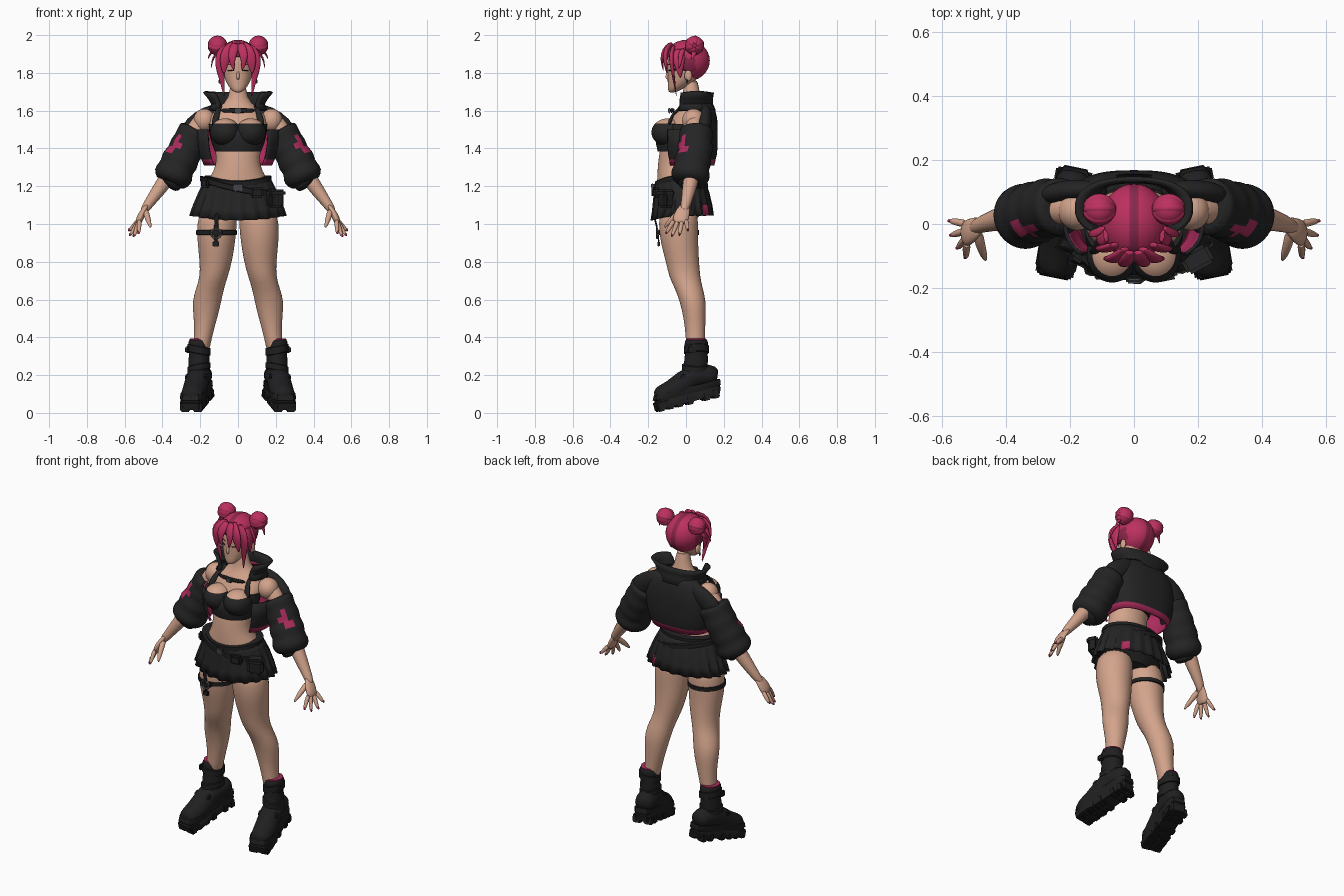
import bpy, bmesh, math
from mathutils import Vector, Matrix

cube = bpy.data.objects.get("Cube")
if cube:
    bpy.data.objects.remove(cube, do_unlink=True)

def material(name, *rgb):
    mat = bpy.data.materials.new(name)
    mat.use_nodes = True
    mat.diffuse_color = (*rgb, 1)
    mat.node_tree.nodes["Principled BSDF"].inputs["Base Color"].default_value = (*rgb, 1)
    return mat

SKIN = material("skin", .65, .37, .26)
HAIR = material("hair pink", .5, .03, .115)
DARK_HAIR = material("dark hair pink", .27, .02, .07)
CLOTH = material("black cloth", .018, .018, .019)
LEATHER = material("black leather", .014, .014, .015)
PINK = material("pink lining", .42, .025, .11)
METAL = material("dark metal", .07, .07, .075)
LIPS = material("lips", .5, .2, .16)

def finish(name, bm, mats, sub=0, rule=None, thick=0, inner=0, recalc=True):
    """Turn a bmesh into a shaded object, colouring faces by an optional rule."""
    if recalc:
        bmesh.ops.recalc_face_normals(bm, faces=bm.faces)
    for face in bm.faces:
        face.material_index = int(rule(face.calc_center_median())) if rule else 0
    mesh = bpy.data.meshes.new(name)
    bm.to_mesh(mesh)
    bm.free()
    obj = bpy.data.objects.new(name, mesh)
    bpy.context.collection.objects.link(obj)
    for mat in mats:
        mesh.materials.append(mat)
    bpy.ops.object.select_all(action='DESELECT')
    obj.select_set(True)
    bpy.context.view_layer.objects.active = obj
    bpy.ops.object.shade_smooth_by_angle(angle=math.radians(75 if sub else 40))
    if thick:
        shell = obj.modifiers.new("thickness", 'SOLIDIFY')
        shell.thickness, shell.offset, shell.material_offset = thick, -1, inner
    if sub:
        smooth = obj.modifiers.new("smooth", 'SUBSURF')
        smooth.levels = smooth.render_levels = sub
    return obj

def skin_rows(bm, rows, closed, caps):
    rows = [[bm.verts.new(p) for p in row] for row in rows]
    count = len(rows[0])
    for low, high in zip(rows, rows[1:]):
        for i in range(count if closed else count - 1):
            j = (i + 1) % count
            bm.faces.new((low[i], low[j], high[j], high[i]))
    if caps:
        bm.faces.new(rows[0])
        bm.faces.new(rows[-1])

def loft(name, rings, *mats, n=24, arc=None, power=1, pleats=None, caps=True, tilt=0, dip=0, skip=None, **kw):
    """Stack horizontal ellipses (x, y, z, rx, ry); arc leaves the front open, dip lowers it."""
    start, end = arc or (0, 360)
    rows = []
    for k, (x, y, z, rx, ry) in enumerate(rings):
        row = []
        for i in range(n + 1 if arc else n):
            a = math.radians(start + (end - start) * i / n)
            fold = 1 + (pleats[k] * (1 if i % 4 < 2 else -1) if pleats else 0)
            c, s = [math.copysign(abs(v) ** power, v) * fold for v in (math.cos(a), math.sin(a))]
            row.append((x + rx * c, y + ry * s, z + tilt * rx * c - dip * max(0, -s) ** 2))
        rows.append(row)
    bm = bmesh.new()
    solid = caps and not arc
    skin_rows(bm, rows, not arc, solid)
    if skip:
        bmesh.ops.delete(bm, geom=[f for f in bm.faces if skip(f.calc_center_median())], context='FACES')
    return finish(name, bm, mats, recalc=solid, **kw)

def tube(name, path, *mats, side=1, n=10, flat=1, ref=(0, 1, 0), sub=1, **kw):
    """Sweep a round or flattened section along (x, y, z, radius) points."""
    pts = [Vector((p[0] * side, p[1], p[2])) for p in path]
    rows = []
    for i, p in enumerate(pts):
        t = (pts[min(i + 1, len(pts) - 1)] - pts[max(i - 1, 0)]).normalized()
        u = t.cross(Vector(ref)).normalized()
        v = u.cross(t) * flat
        turn = [math.tau * k / n for k in range(n)]
        rows.append([p + path[i][3] * (u * math.cos(a) + v * math.sin(a)) for a in turn])
    bm = bmesh.new()
    skin_rows(bm, rows, True, True)
    return finish(name, bm, mats, sub=sub, **kw)

def ball(name, loc, size, *mats, turn=0, cut=None, split=None, **kw):
    bm = bmesh.new()
    bmesh.ops.create_uvsphere(bm, u_segments=32, v_segments=24, radius=1)
    bm.transform(Matrix.Translation(loc) @ Matrix.Diagonal((*size, 1)) @ Matrix.Rotation(turn, 4, 'Y'))
    if split:
        parts = bm.verts[:] + bm.edges[:] + bm.faces[:]
        bmesh.ops.bisect_plane(bm, geom=parts, plane_co=(0, 0, split), plane_no=(0, 0, 1))
    if cut:
        bmesh.ops.delete(bm, geom=[f for f in bm.faces if cut(f.calc_center_median())], context='FACES')
    return finish(name, bm, mats, **kw)

def box(name, loc, size, mat, turn=0, axis='X', bevel=.006):
    bm = bmesh.new()
    bmesh.ops.create_cube(bm, size=1)
    bm.transform(Matrix.Translation(loc) @ Matrix.Rotation(turn, 4, axis) @ Matrix.Diagonal((*size, 1)))
    bmesh.ops.bevel(bm, geom=bm.edges[:], offset=bevel, segments=2, affect='EDGES')
    return finish(name, bm, [mat])

def band(name, x, y, z, rx, ry, half, mat, **kw):
    edge = [(-half, -.008), (-half * .8, 0), (half * .8, 0), (half, -.008)]
    return loft(name, [(x, y, z + h, rx + d, ry + d) for h, d in edge], mat, n=32, **kw)

# Body and head
loft("torso", [(0, -.03, 1.04, .15, .1), (0, -.03, 1.12, .18, .12), (0, -.035, 1.2, .172, .12), (0, -.045, 1.25, .15, .108),
               (0, -.06, 1.31, .112, .09), (0, -.05, 1.4, .12, .09), (0, -.01, 1.5, .15, .1), (0, .02, 1.57, .16, .1),
               (0, .03, 1.62, .1, .07), (0, .03, 1.66, .045, .043), (0, .025, 1.78, .04, .042)], SKIN, sub=1)
loft("head", [(0, -.075, 1.695, .014, .014), (0, -.06, 1.71, .037, .037), (0, -.035, 1.74, .058, .062),
              (0, -.015, 1.775, .074, .083), (0, 0, 1.82, .082, .098), (0, 0, 1.87, .083, .1),
              (0, .005, 1.92, .07, .085), (0, .005, 1.95, .04, .05)], SKIN, sub=1)
tube("nose", [(0, -.09, 1.82, .004), (0, -.098, 1.79, .008), (0, -.104, 1.775, .01), (0, -.09, 1.766, .006)], SKIN)
tube("mouth", [(-.018, -.088, 1.738, .002), (0, -.095, 1.739, .005), (.018, -.088, 1.738, .002)], LIPS)

# Hair cap with a darker parting and darker temples
ball("hair_cap", (0, .004, 1.865), (.106, .122, .11), HAIR, DARK_HAIR, turn=math.pi / 2, thick=.01,
     cut=lambda c: c.y < -.065 and c.z < 1.89 or c.y < 0 and c.z < 1.81 or c.z < 1.76,
     rule=lambda c: abs(c.x) < .018 or abs(c.x) > .08 and c.z < 1.88 and -.03 < c.y < .05)
FRONT_LOCKS = {
    "inner_bang": [(.01, -.08, 1.96, .02), (.025, -.12, 1.92, .028), (.035, -.13, 1.87, .02), (.022, -.12, 1.81, .003)],
    "outer_bang": [(.02, -.07, 1.96, .02), (.055, -.11, 1.92, .036), (.075, -.11, 1.86, .03), (.075, -.1, 1.79, .004)],
    "temple_lock": [(.05, -.06, 1.95, .02), (.09, -.08, 1.9, .034), (.1, -.075, 1.84, .026),
                    (.085, -.065, 1.77, .015), (.072, -.05, 1.67, .003)]}
SIDE_LOCKS = {
    "side_lock": [(.08, -.03, 1.93, .03), (.105, -.04, 1.88, .04), (.11, -.035, 1.83, .024), (.1, -.03, 1.77, .004)],
    "flyaway": [(.09, -.01, 1.93, .012), (.12, -.03, 1.9, .016), (.14, -.03, 1.86, .01), (.14, -.04, 1.82, .002)],
    "bun_tuft": [(.12, .05, 1.93, .02), (.15, .04, 1.9, .014), (.16, .03, 1.87, .002)]}
FINGERS = {"index": (-.06, .525, -.105, .95), "middle": (-.04, .55, -.075, .935),
           "ring": (-.02, .57, -.035, .94), "little": (0, .575, .01, .965)}

for s, tag in ((1, "left"), (-1, "right")):
    # Face features and hair on each side
    tube(tag + "_lashes", [(.015, -.093, 1.81, .002), (.035, -.09, 1.815, .004), (.058, -.074, 1.812, .002)], LEATHER, side=s)
    tube(tag + "_brow", [(.015, -.1, 1.84, .002), (.035, -.093, 1.845, .003), (.06, -.075, 1.842, .002)], DARK_HAIR, side=s)
    ball(tag + "_ear", (s * .09, .012, 1.785), (.012, .02, .03), SKIN)
    ball(tag + "_earring", (s * .098, .005, 1.755), (.005, .005, .012), METAL)
    for locks, ref in ((FRONT_LOCKS, (0, 1, 0)), (SIDE_LOCKS, (1, 0, 0))):
        for part, path in locks.items():
            tube(f"{tag}_{part}", path, HAIR, side=s, flat=.45, ref=ref)
    bun = Vector((.108, .045, 1.945))
    ball(tag + "_bun", (s * bun.x, bun.y, bun.z), (.05, .05, .05), HAIR)
    for k in range(3):
        lean = Matrix.Rotation(k * math.pi / 3 + .4, 3, 'X')
        ring = [bun + lean @ Vector((.042 * math.cos(a), .042 * math.sin(a), 0)) for a in [math.tau * i / 10 for i in range(11)]]
        tube(tag + "_bun_twist", [(*p, .016) for p in ring], HAIR, side=s, n=8, ref=lean @ Vector((0, 0, 1)))

    # Arm, hand and fingers
    ball(tag + "_shoulder", (s * .178, .04, 1.548), (.058, .06, .062), SKIN)
    tube(tag + "_arm", [(.17, .045, 1.57, .05), (.23, .045, 1.5, .052), (.33, .04, 1.34, .042), (.37, .03, 1.25, .045),
                        (.42, .015, 1.18, .039), (.475, 0, 1.105, .027), (.505, -.015, 1.06, .024)], SKIN, side=s)
    tube(tag + "_palm", [(.475, 0, 1.105, .024), (.5, -.015, 1.07, .04), (.522, -.03, 1.025, .046),
                         (.53, -.033, 1.0, .036)], SKIN, side=s, flat=.45, ref=(s, 0, .4))
    for part, (y, tx, ty, tz) in FINGERS.items():
        base, tip = Vector((.522, y, 1.025)), Vector((tx, ty, tz))
        path = [(*base.lerp(tip, f), r) for f, r in ((0, .014), (.5, .013), (.9, .01), (1, .004))]
        tube(f"{tag}_{part}_finger", path, SKIN, side=s, n=8)
        ball(f"{tag}_{part}_nail", (s * (tx + .002), ty, tz + .004), (.006, .005, .008), PINK)
    tube(tag + "_thumb", [(.49, -.02, 1.075, .02), (.48, -.065, 1.035, .017), (.468, -.1, 1.0, .012),
                          (.462, -.115, .98, .004)], SKIN, side=s, n=8, ref=(1, 0, 0))

    # Puffy sleeve with gathered folds, a pink patch and a panel behind the shoulder
    tube(tag + "_sleeve", [(.218, .055, 1.505, .088), (.232, .055, 1.48, .094), (.255, .05, 1.44, .084), (.27, .05, 1.405, .1),
                           (.288, .045, 1.37, .086), (.308, .035, 1.335, .106), (.325, .03, 1.3, .088),
                           (.338, .025, 1.27, .108), (.35, .02, 1.235, .1), (.362, .015, 1.21, .07)], CLOTH, PINK, n=20,
         side=s, rule=lambda c: 1.37 < c.z < 1.47 and abs(c.x) > .3 and -.035 < c.y < 0)
    tube(tag + "_cuff", [(.345, .02, 1.235, .06), (.355, .015, 1.215, .065), (.37, .012, 1.195, .05)], LEATHER, side=s)
    tube(tag + "_shoulder_panel", [(.08, .1, 1.6, .05), (.16, .11, 1.575, .055), (.23, .1, 1.52, .065), (.27, .08, 1.45, .06)],
         CLOTH, side=s, flat=.6)

    # Bust, mostly covered by the top
    ball(tag + "_bust", (s * .068, -.095, 1.485), (.08, .088, .074), CLOTH, SKIN, split=1.532, rule=lambda c: c.z > 1.532)
    tube(tag + "_top_strap", [(.125, -.09, 1.52, .022), (.118, -.08, 1.56, .018), (.105, -.055, 1.605, .014),
                              (.09, .03, 1.635, .013)], CLOTH, side=s, flat=.5)

    # Leg
    loft(tag + "_leg", [(s * x, y, z, rx, ry) for x, y, z, rx, ry in (
        (.1, -.04, 1.1, .095, .1), (.112, -.04, 1.0, .108, .106), (.115, -.036, .9, .1, .1), (.117, -.018, .8, .086, .088),
        (.128, -.008, .72, .074, .083), (.148, .015, .66, .074, .074), (.166, .037, .59, .078, .07),
        (.172, .046, .5, .062, .058), (.185, .05, .4, .046, .05), (.2, .05, .3, .045, .05))], SKIN, sub=1)

    # Boot, modelled around the ankle and then turned outwards
    boot = [loft("shaft", [(0, 0, .15, .06, .075), (0, 0, .2, .06, .074), (0, 0, .235, .052, .062), (0, .003, .27, .058, .065),
                           (0, .005, .31, .052, .06), (0, .005, .35, .057, .064), (0, .005, .385, .056, .062),
                           (0, .005, .39, .048, .052)], LEATHER, sub=1),
            tube("foot", [(0, .12, .19, .045), (0, .08, .2, .06), (0, 0, .2, .064), (0, -.06, .165, .064), (0, -.12, .11, .066),
                          (0, -.18, .085, .064), (0, -.218, .075, .045)], LEATHER, n=16, ref=(0, 0, 1)),
            band("upper_strap", 0, .005, .335, .061, .067, .022, LEATHER, tilt=.2 * s),
            band("ankle_strap", 0, 0, .24, .061, .071, .018, LEATHER, tilt=-.2 * s),
            band("pink_sock", 0, .005, .388, .051, .055, .005, PINK),
            box("strap_buckle", (s * .055, -.03, .335), (.02, .04, .036), LEATHER),
            box("instep_strap", (0, -.075, .19), (.115, .035, .025), LEATHER, .7),
            box("pink_lace", (0, -.05, .225), (.05, .012, .012), PINK, .7, bevel=.003)]
    outline = [(.13, .036), (.1, .055), (.02, .054), (-.06, .056), (-.13, .066), (-.19, .064), (-.222, .044)]
    outline += [(y, -w) for y, w in reversed(outline)]
    bm = bmesh.new()
    skin_rows(bm, [[(w * k, y * k, (y + .225) * .236 + h) for y, w in outline] for h, k in (
        (.014, .95), (.05, 1), (.054, .96), (.062, .96), (.066, 1), (.095, .97))], True, True)
    boot.append(finish("sole", bm, [LEATHER]))
    for y in (-.195, -.145, -.095, -.04, .05, .1):
        for x in (-.034, .034):
            boot.append(box("tread", (x, y, (y + .225) * .236 + .026), (.052, .036, .05), LEATHER, .232))
    for obj in boot:
        obj.name = f"{tag}_boot_{obj.name.split('.')[0]}"
        obj.location, obj.rotation_euler.z = (s * .207, .05, 0), s * .2

# Cropped top and chest harness
loft("crop_top", [(0, -.05, 1.385, .122, .1), (0, -.045, 1.43, .14, .115), (0, -.035, 1.48, .152, .125),
                  (0, -.012, 1.53, .155, .108)], CLOTH, n=32)
tube("chest_strap", [(-.1, -.06, 1.602, .013), (0, -.085, 1.6, .013), (.1, -.06, 1.602, .013)], LEATHER, flat=.5)
box("chest_buckle", (0, -.088, 1.6), (.035, .014, .03), METAL, bevel=.004)

# Open jacket with bare shoulders, pink lining and hem
loft("jacket", [(0, .02, 1.31, .18, .13), (0, .02, 1.342, .195, .137), (0, .02, 1.37, .205, .144), (0, .02, 1.42, .215, .148),
                (0, .02, 1.5, .222, .148), (0, .025, 1.56, .21, .14), (0, .035, 1.61, .175, .118), (0, .04, 1.64, .14, .097)],
     CLOTH, PINK, n=48, arc=(-48, 228), power=.75, thick=.012, inner=1,
     skip=lambda c: abs(c.x) > .1 and c.y < .09 and c.z > 1.5, rule=lambda c: c.z < 1.34)
loft("collar", [(0, .045, 1.605, .155, .112), (0, .045, 1.635, .142, .098), (0, .045, 1.665, .16, .098),
                (0, .05, 1.695, .185, .098)], CLOTH, n=40, arc=(-50, 230), power=.85, thick=.014)

# Pleated skirt, shorts, belt and pouches
loft("skirt", [(0, -.02, 1.045, .25, .162), (0, -.02, 1.1, .232, .155), (0, -.025, 1.17, .205, .145),
               (0, -.03, 1.21, .187, .137), (0, -.035, 1.25, .17, .124)], CLOTH, PINK, n=80, caps=False, dip=.025,
     pleats=[.035, .03, .02, .006, 0], thick=.006, rule=lambda c: c.z < 1.1 and .13 < c.x < .16 and c.y > 0)
loft("shorts", [(0, -.03, 1.03, .1, .09), (0, -.03, 1.08, .19, .125), (0, -.03, 1.17, .17, .115)], CLOTH)
band("waistband", 0, -.035, 1.24, .177, .13, .018, LEATHER, dip=.03)
band("belt", 0, -.03, 1.2, .2, .146, .016, LEATHER, tilt=-.2, dip=.015)
box("belt_buckle", (0, -.176, 1.195), (.05, .016, .045), METAL, .15)
box("large_pouch", (.195, -.105, 1.13), (.09, .06, .09), LEATHER, .5, 'Z', .014)
box("large_pouch_flap", (.197, -.11, 1.165), (.096, .066, .035), CLOTH, .5, 'Z', .01)
box("small_pouch", (.1, -.16, 1.165), (.07, .035, .055), LEATHER, .2, 'Z', .01)
box("right_pouch", (-.17, -.1, 1.215), (.05, .04, .05), LEATHER, -.6, 'Z', .01)

# Thigh garter on the right leg
band("garter", -.114, -.038, .955, .108, .108, .014, LEATHER)
tube("garter_strap", [(-.11, -.175, 1.06, .012), (-.115, -.155, 1.0, .012), (-.118, -.142, .89, .012)], LEATHER, flat=.4)
hoop = [(.026 * math.cos(a) - .116, -.153, .95 + .026 * math.sin(a), .006) for a in [math.tau * i / 12 for i in range(13)]]
tube("garter_ring", hoop, METAL, n=8)
box("garter_plate", (-.116, -.148, .955), (.075, .012, .03), LEATHER, bevel=.004)
box("garter_clip", (-.117, -.145, .895), (.035, .014, .03), LEATHER, bevel=.004)
